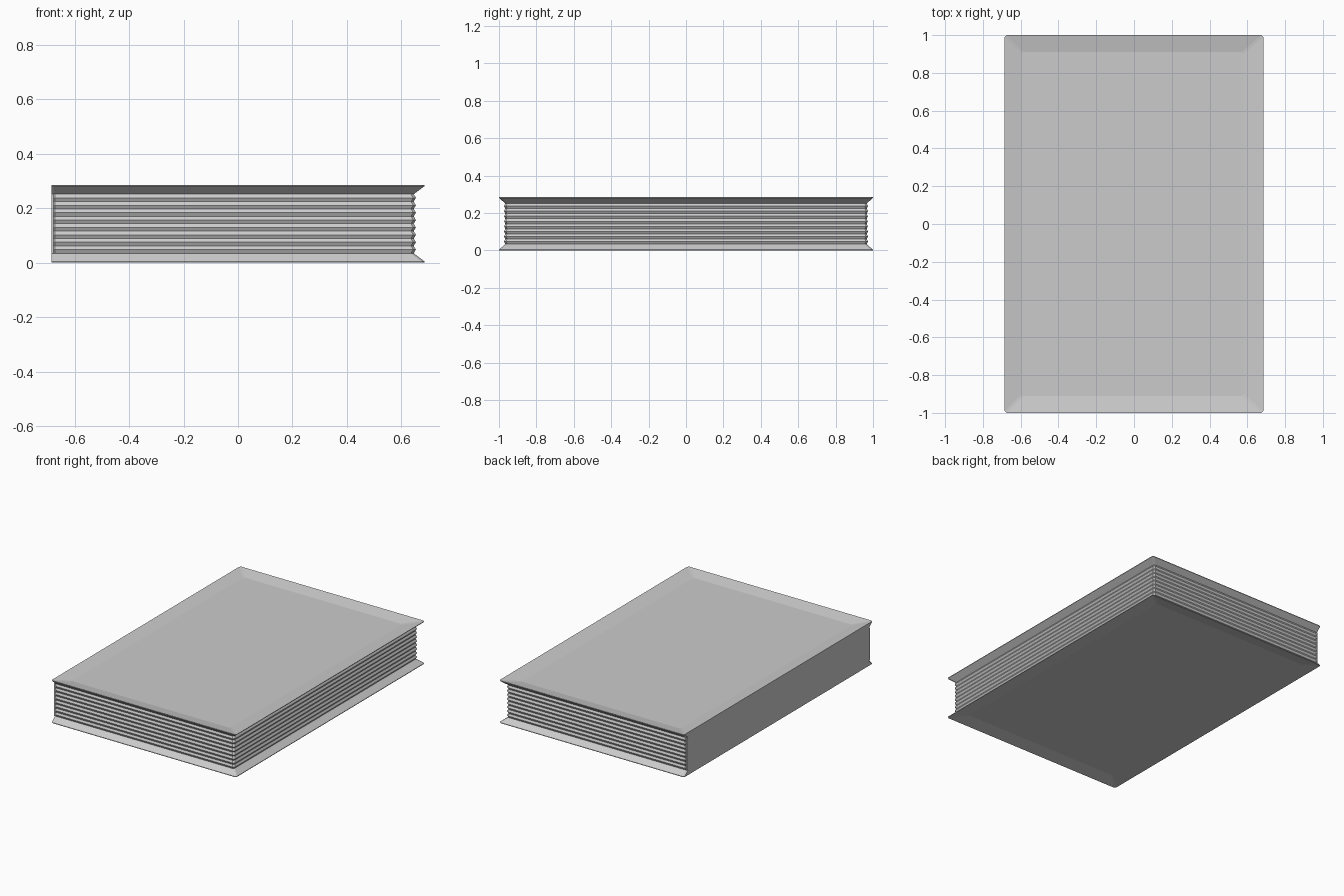
import bpy, bmesh

if "Cube" in bpy.data.objects:
    bpy.data.objects.remove(bpy.data.objects["Cube"])

W, D, H = 0.685, 1.0, 0.285   # half width, half depth, height
RIM = 0.004                   # thin outer lip of the covers
DISH = 0.016                  # depth of the sunken panel in each cover


def ring(bm, inset, z, left=W, cut=0.01):
    """Rectangle with clipped corners, inset on all sides but the spine side."""
    x0, x1, y = -left, W - inset, D - inset * 0.85
    pts = [(x0 + cut, -y), (x1 - cut, -y), (x1, -y + cut), (x1, y - cut),
           (x1 - cut, y), (x0 + cut, y), (x0, y - cut), (x0, -y + cut)]
    return [bm.verts.new((px, py, z)) for px, py in pts]


def loft(name, levels, cap=None, soft=()):
    """Skin a stack of (inset, z, left, cut) rings; soft lists smooth bands."""
    bm = bmesh.new()
    rings = [ring(bm, *lv) for lv in levels]
    for k, (a, b) in enumerate(zip(rings, rings[1:])):
        for i in range(8):
            j = (i + 1) % 8
            bm.faces.new((a[i], a[j], b[j], b[i])).smooth = k in soft
    if cap == "bottom":
        bm.faces.new(rings[0][::-1])
    if cap == "top":
        bm.faces.new(rings[-1])
    me = bpy.data.meshes.new(name)
    bm.to_mesh(me)
    bm.free()
    ob = bpy.data.objects.new(name, me)
    bpy.context.collection.objects.link(ob)
    return ob


# Covers: sunken panel, sloping border, thin lip, undercut running to the pages
IN, UC = 0.04, 0.034
outer = [(0.105, DISH, W - 0.09), (0, 0, W), (0, RIM, W), (IN, UC, W)]
loft("bottom_cover", outer, cap="bottom")
loft("top_cover", [(i, H - z, l) for i, z, l in reversed(outer)], cap="top")

# Pages: zigzag folds
N = 16
step = (H - 2 * UC) / N
loft("pages", [(IN if k % 2 == 0 else IN - 0.008, UC + k * step, W - 0.003)
               for k in range(N + 1)])

# Spine: thin flat board closing the left side, flush with the page ends
bpy.ops.mesh.primitive_cube_add(size=1, location=(-W + 0.004, 0, H / 2))
spine = bpy.context.object
spine.name = "spine"
spine.scale = (0.008, 2 * (D - IN * 0.8), H - 2 * UC)
bpy.ops.object.transform_apply(location=True, rotation=False, scale=True)
